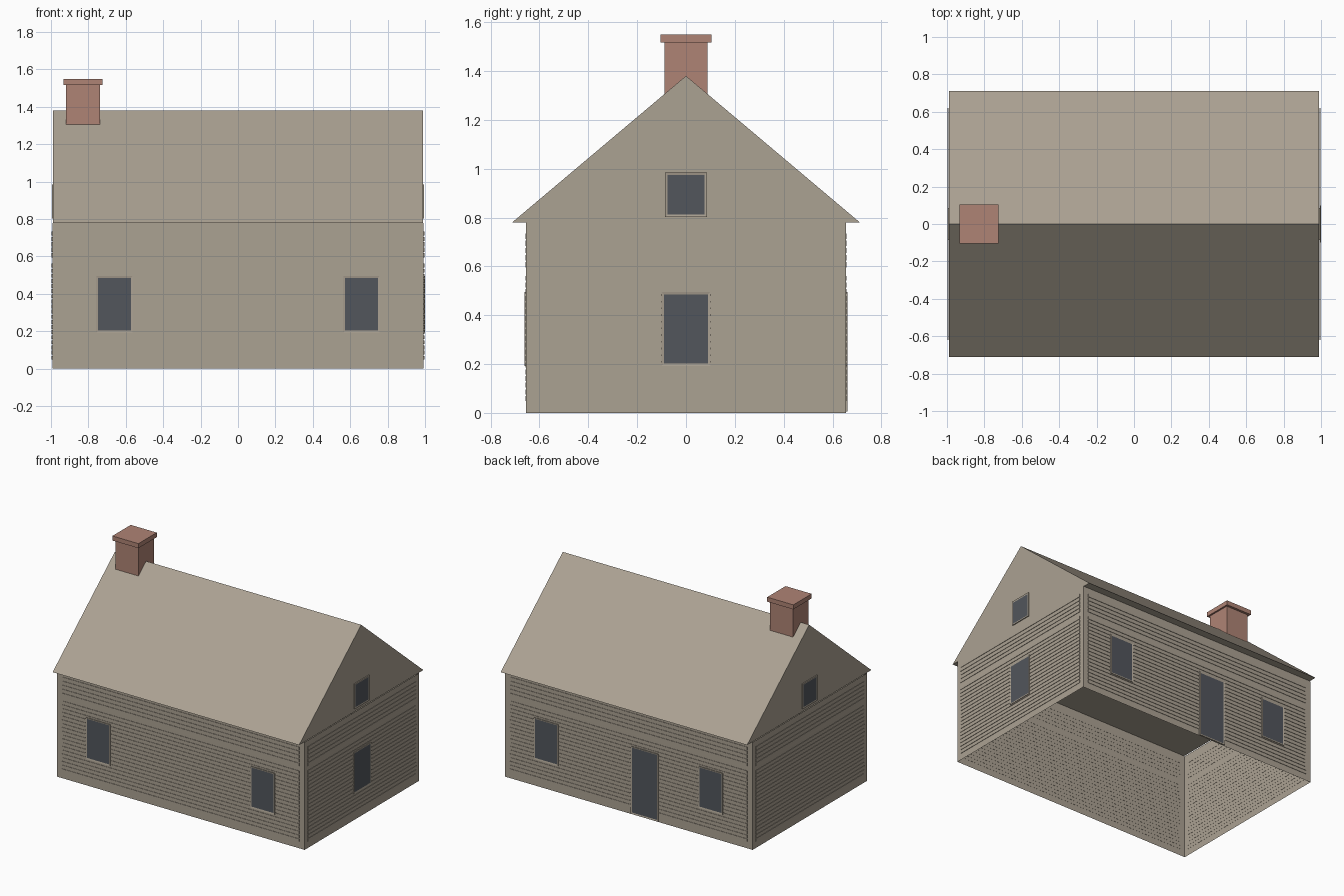
import bpy
import bmesh
from math import radians
from mathutils import Matrix, Vector

if "Cube" in bpy.data.objects:
    bpy.data.objects.remove(bpy.data.objects["Cube"])


def material(name, rgb):
    m = bpy.data.materials.new(name)
    m.use_nodes = True
    m.diffuse_color = (*rgb, 1)
    m.node_tree.nodes["Principled BSDF"].inputs["Base Color"].default_value = (*rgb, 1)
    return m


TIMBER = material("weathered timber", (0.41, 0.36, 0.29))
GLASS = material("dark slate glass", (0.084, 0.093, 0.107))
BRICK = material("faded brick", (0.43, 0.23, 0.178))

HALF_X, HALF_Y, EAVE, RIDGE = 0.993, 0.655, 0.78, 1.38
ROOF_X, ROOF_Y = 0.988, 0.712


def finish(name, bm, mats, angle=0):
    """Turn a bmesh into an object, rotated about z to its side of the house."""
    bm.transform(Matrix.Rotation(radians(angle), 4, 'Z'))
    mesh = bpy.data.meshes.new(name)
    bm.to_mesh(mesh)
    bm.free()
    for m in mats:
        mesh.materials.append(m)
    ob = bpy.data.objects.new(name, mesh)
    bpy.context.collection.objects.link(ob)
    return ob


def add_box(bm, lo, hi):
    lo, hi = Vector(lo), Vector(hi)
    place = Matrix.Translation((lo + hi) / 2) @ Matrix.Diagonal((*(hi - lo), 1))
    return bmesh.ops.create_cube(bm, size=1, matrix=place)["verts"]


def siding(name, angle, dist, half):
    """Two groups of thin horizontal boards with narrow gaps."""
    bm = bmesh.new()
    gap = 0.007
    for bottom, top, count in ((0.045, 0.565, 19), (0.592, 0.738, 5)):
        step = (top - bottom) / count
        for i in range(count):
            z = bottom + i * step
            add_box(bm, (-half, -dist - 0.003, z + gap / 2),
                    (half, -dist + 0.001, z + step - gap / 2))
    finish(name, bm, [TIMBER], angle)


def opening(name, angle, dist, u, half, z0, z1):
    """Shallow frame with an inset pane on its outer face."""
    bm = bmesh.new()
    add_box(bm, (u - half, -dist - 0.007, z0), (u + half, -dist, z1))
    bm.normal_update()
    outer = min(bm.faces, key=lambda f: f.calc_center_median().y)
    bmesh.ops.inset_individual(bm, faces=[outer], thickness=0.014, depth=-0.002)
    outer.material_index = 1
    finish(name, bm, [TIMBER, GLASS], angle)


# Wall shell, open underneath
bm = bmesh.new()
add_box(bm, (-HALF_X, -HALF_Y, 0), (HALF_X, HALF_Y, EAVE))
bm.normal_update()
bmesh.ops.delete(bm, geom=[f for f in bm.faces if abs(f.normal.z) > 0.5],
                 context='FACES_ONLY')
finish("walls", bm, [TIMBER])

# Gabled roof prism with closed soffit
bm = bmesh.new()
profile = ((-ROOF_Y, EAVE), (ROOF_Y, EAVE), (0, RIDGE))
gable = bm.faces.new([bm.verts.new((-ROOF_X, y, z)) for y, z in profile])
extruded = bmesh.ops.extrude_face_region(bm, geom=[gable], use_keep_orig=True)["geom"]
bmesh.ops.translate(bm, vec=(2 * ROOF_X, 0, 0),
                    verts=[v for v in extruded if isinstance(v, bmesh.types.BMVert)])
bmesh.ops.recalc_face_normals(bm, faces=bm.faces)
finish("roof", bm, [TIMBER])

# Siding on all four walls
for side, angle, dist, half in (("front", 0, HALF_Y, 0.95), ("back", 180, HALF_Y, 0.95),
                                ("left", 90, HALF_X, 0.62), ("right", -90, HALF_X, 0.62)):
    siding(side + "_siding", angle, dist, half)

# Windows on the long walls
for side, angle in (("front", 0), ("back", 180)):
    for i, u in enumerate((-0.66, 0.66)):
        opening(f"{side}_window_{i + 1}", angle, HALF_Y, u, 0.098, 0.193, 0.495)

# Windows on the gable ends
opening("left_window", 90, HALF_X, 0, 0.1, 0.193, 0.495)
opening("left_gable_window", 90, ROOF_X, 0, 0.085, 0.802, 0.984)
opening("right_gable_window", -90, ROOF_X, 0, 0.085, 0.802, 0.984)

# Back door
opening("back_door", 180, HALF_Y, 0.13, 0.11, 0.005, 0.495)

# Chimney stack and cap
bm = bmesh.new()
add_box(bm, (-0.92, -0.088, 1.2), (-0.737, 0.088, 1.52))
finish("chimney_stack", bm, [BRICK])
bm = bmesh.new()
add_box(bm, (-0.934, -0.105, 1.517), (-0.725, 0.105, 1.55))
finish("chimney_cap", bm, [BRICK])
